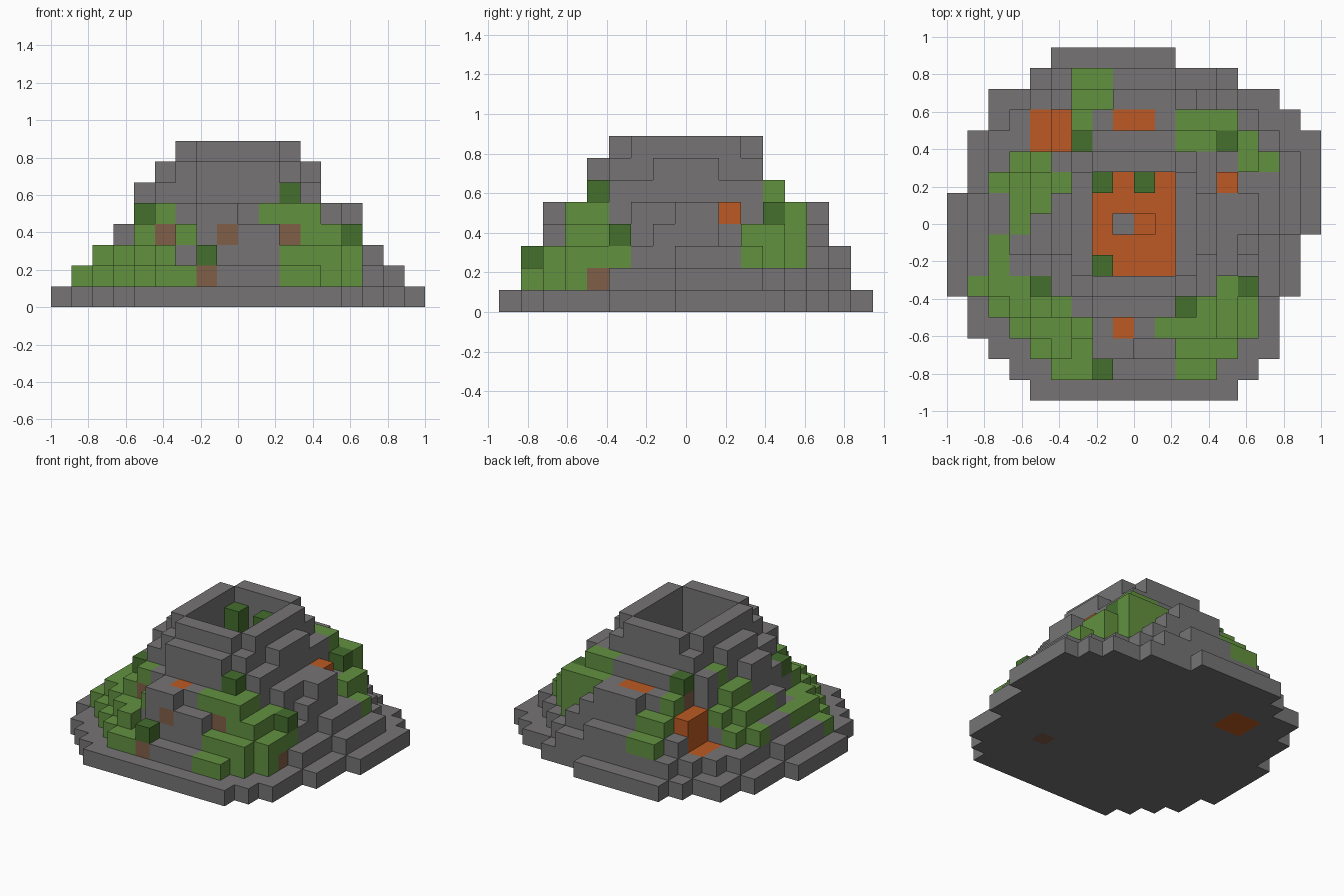
import bpy
import bmesh
from mathutils import Vector

cube = bpy.data.objects.get("Cube")
if cube:
    bpy.data.objects.remove(cube, do_unlink=True)

CELL = 1 / 9
ORIGIN = Vector((-1, -8.5 * CELL, 0))
COLOURS = {
    "rock": (0.18, 0.175, 0.178),
    "grass": (0.122, 0.283, 0.051),
    "bush": (0.058, 0.156, 0.027),
    "lava": (0.503, 0.102, 0.017),
    "earth": (0.216, 0.112, 0.065),
}
cells = {}


def block(kind, x, y, z):
    """Fill (or clear, with None) a box of cells given as half-open ranges."""
    for i in range(*x):
        for j in range(*y):
            for k in range(*z):
                if kind:
                    cells[i, j, k] = kind
                else:
                    cells.pop((i, j, k), None)


def terrace(level, *spans):
    """One rock layer made from overlapping rectangles."""
    for x, y in spans:
        block("rock", x, y, (level, level + 1))


def column(kind, x, y, top, thick=1, under="rock"):
    """Rock columns of a set height with a coloured cap."""
    x = x if isinstance(x, tuple) else (x, x + 1)
    y = y if isinstance(y, tuple) else (y, y + 1)
    block(None, x, y, (top, 8))
    block("rock", x, y, (0, top - thick))
    if top - thick > 0:
        block(under, x, y, (top - thick - 1, top - thick))
    block(kind, x, y, (top - thick, top))


# stepped rock layers, from the ground to the rim
terrace(0, ((4, 14), (0, 16)), ((3, 15), (1, 15)), ((2, 16), (2, 15)),
        ((1, 16), (3, 12)), ((0, 17), (5, 10)), ((1, 18), (8, 13)),
        ((15, 17), (12, 14)), ((5, 11), (15, 17)))
terrace(1, ((5, 13), (1, 16)), ((4, 14), (2, 15)), ((3, 15), (3, 14)),
        ((2, 16), (5, 13)), ((1, 16), (6, 10)), ((15, 17), (8, 12)))
terrace(2, ((5, 13), (2, 15)), ((4, 14), (3, 14)), ((3, 15), (5, 12)),
        ((2, 16), (8, 11)), ((8, 11), (15, 16)), ((15, 16), (10, 12)))
terrace(3, ((6, 12), (2, 15)), ((5, 13), (3, 14)), ((4, 14), (5, 12)),
        ((3, 15), (7, 10)))
terrace(4, ((6, 12), (3, 14)), ((5, 13), (4, 13)), ((4, 14), (6, 11)),
        ((3, 15), (8, 10)), ((8, 11), (14, 15)))
terrace(5, ((7, 11), (4, 13)), ((5, 13), (5, 12)), ((4, 5), (7, 10)))
terrace(6, ((7, 11), (4, 12)), ((6, 12), (5, 12)), ((5, 13), (7, 10)))
terrace(7, ((7, 11), (5, 12)), ((6, 12), (6, 11)))

# crater with its lava pool and plants
block(None, (7, 11), (6, 11), (3, 8))
block("lava", (7, 11), (6, 11), (1, 3))
block(None, (8, 10), (8, 9), (2, 3))
block("rock", (8, 9), (8, 9), (1, 2))
for i, j in ((7, 10), (9, 10), (7, 6)):
    block("bush", (i, i + 1), (j, j + 1), (3, 7))

# front ledges
column("rock", (7, 9), 2, 5)
column("rock", (9, 11), 2, 4)
block("earth", (8, 9), (2, 3), (3, 4))
column("lava", 8, 3, 5)

# front grass slope on the +x side
column("grass", (11, 13), 1, 2)
column("grass", (11, 14), 2, 3, 2)
column("grass", (10, 13), 3, 5)
block("grass", (12, 13), (3, 4), (3, 4))
block("earth", (11, 12), (3, 4), (3, 4))
column("bush", 11, 4, 6)
column("grass", 12, 4, 5, 2)
column("grass", 13, (3, 6), 4, 2)
column("grass", 14, 3, 3, 2)
column("grass", 14, 4, 3, under="earth")
column("bush", 14, 5, 4)
block("grass", (14, 15), (5, 6), (2, 3))
block("earth", (14, 15), (5, 6), (1, 2))
block("earth", (12, 13), (4, 5), (0, 1))

# front grass slope on the -x side
column("grass", (5, 7), 1, 2)
column("bush", 7, 1, 3, under="earth")
column("grass", 4, 2, 2)
column("grass", 5, 2, 3, 2)
column("grass", 6, 2, 2)
column("grass", 3, 3, 2)
column("grass", (4, 6), 3, 3, 2)
column("grass", 6, 3, 4)
column("grass", 2, 4, 2)
column("grass", 3, 4, 3, 2)
column("grass", 4, 4, 4, 2)
column("grass", 5, 4, 5, under="earth")
column("grass", 1, 5, 2)
column("grass", (2, 4), 5, 3, 2)
column("bush", 4, 5, 5)
column("grass", 2, (6, 8), 3)

# side grass on the -x side
column("grass", 3, (8, 10), 4)
column("grass", 4, 9, 5)
column("grass", 2, 10, 3)
column("grass", 3, 10, 4, 2)
column("grass", 4, 10, 5)
column("grass", 5, 10, 6)
column("grass", 3, 11, 3)
column("grass", 4, 11, 4)

# rear lava flow, bush and grass
column("lava", 4, (12, 14), 2, 2)
column("lava", 5, (12, 14), 4, 4)
column("bush", 6, 12, 6, under="earth")
column("grass", 6, 13, 5)
column("grass", (6, 8), 14, 4)
column("grass", (6, 8), 15, 3)
column("lava", (8, 10), 13, 5)

# rear grass slope on the +x side
column("grass", (11, 13), 12, 6)
column("grass", (11, 14), 13, 5, 3)
column("bush", 13, 12, 5)
column("grass", 14, (11, 13), 4, 2)
column("grass", 15, 11, 3)
column("lava", 13, 10, 5)


def cell_face(bm, cell, axis, side):
    """Add the square on one side of a cell, wound to face outward."""
    u, v = (axis + 1) % 3, (axis + 2) % 3
    corners = []
    for a, b in ((0, 0), (1, 0), (1, 1), (0, 1)):
        p = list(cell)
        p[axis] += side
        p[u] += a
        p[v] += b
        corners.append(bm.verts.new(ORIGIN + Vector(p) * CELL))
    bm.faces.new(corners if side else corners[::-1])


def build(kind, name):
    """Turn the exposed sides of every cell of one kind into a mesh."""
    bm = bmesh.new()
    for cell, filled in cells.items():
        if filled != kind:
            continue
        for axis in range(3):
            for side in (0, 1):
                near = list(cell)
                near[axis] += 2 * side - 1
                if tuple(near) not in cells:
                    cell_face(bm, cell, axis, side)
    bmesh.ops.remove_doubles(bm, verts=bm.verts, dist=CELL / 100)
    mesh = bpy.data.meshes.new(name)
    bm.to_mesh(mesh)
    bm.free()
    mat = bpy.data.materials.new(kind)
    mat.use_nodes = True
    rgba = (*COLOURS[kind], 1)
    mat.diffuse_color = rgba
    shader = mat.node_tree.nodes["Principled BSDF"]
    shader.inputs["Base Color"].default_value = rgba
    shader.inputs["Roughness"].default_value = 0.9
    mesh.materials.append(mat)
    bpy.context.collection.objects.link(bpy.data.objects.new(name, mesh))


for kind, name in (("rock", "rock_terraces"), ("grass", "grass_slopes"),
                   ("bush", "bushes"), ("lava", "lava_flows"),
                   ("earth", "earth_patches")):
    build(kind, name)
